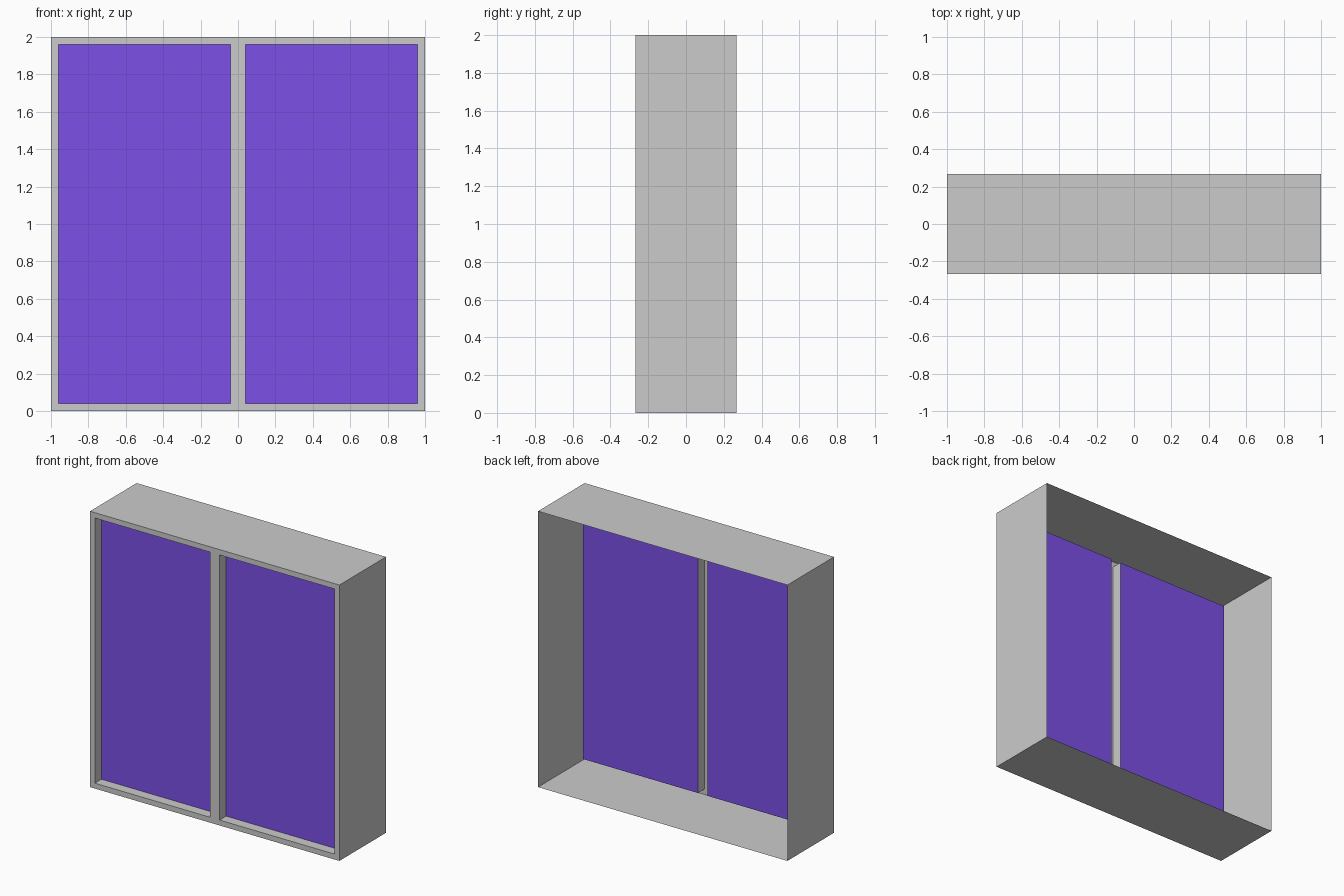
import bpy, bmesh

if "Cube" in bpy.data.objects:
    bpy.data.objects.remove(bpy.data.objects["Cube"])

W, H, D = 1.0, 2.0, 0.267      # half width, height, half depth
BORDER, RECESS = 0.039, 0.075


def make_object(name, bm):
    mesh = bpy.data.meshes.new(name)
    bm.to_mesh(mesh)
    bm.free()
    obj = bpy.data.objects.new(name, mesh)
    bpy.context.collection.objects.link(obj)
    return obj


# Hollow frame: two front faces, open-backed outer shell
bm = bmesh.new()
cols = [[bm.verts.new((x, -D, z)) for z in (0, H)] for x in (-W, 0, W)]
front = [bm.faces.new((a[0], b[0], b[1], a[1])) for a, b in zip(cols, cols[1:])]
rim = [e for e in bm.edges if e.is_boundary]
shell = bmesh.ops.extrude_edge_only(bm, edges=rim)["geom"]
bmesh.ops.translate(bm, vec=(0, 2 * D, 0),
                    verts=[g for g in shell if isinstance(g, bmesh.types.BMVert)])
bmesh.ops.recalc_face_normals(bm, faces=bm.faces)

# Recessed openings: inset each front face and push it inwards
bmesh.ops.inset_individual(bm, faces=front, thickness=BORDER, use_even_offset=True)
panes = bmesh.ops.extrude_discrete_faces(bm, faces=front)["faces"]
bmesh.ops.translate(bm, vec=(0, RECESS, 0), verts=[v for f in panes for v in f.verts])
corners = [[v.co.copy() for v in f.verts] for f in panes]
bmesh.ops.delete(bm, geom=panes, context='FACES_ONLY')
make_object("window_frame", bm)

# Blue panes filling the openings
blue = bpy.data.materials.new("pane_blue")
blue.diffuse_color = (0.2, 0.08, 0.8, 1)
blue.use_nodes = True
blue.node_tree.nodes["Principled BSDF"].inputs["Base Color"].default_value = blue.diffuse_color
for name, pts in zip(("left_pane", "right_pane"), corners):
    bm = bmesh.new()
    bm.faces.new([bm.verts.new(p) for p in pts])
    make_object(name, bm).data.materials.append(blue)
